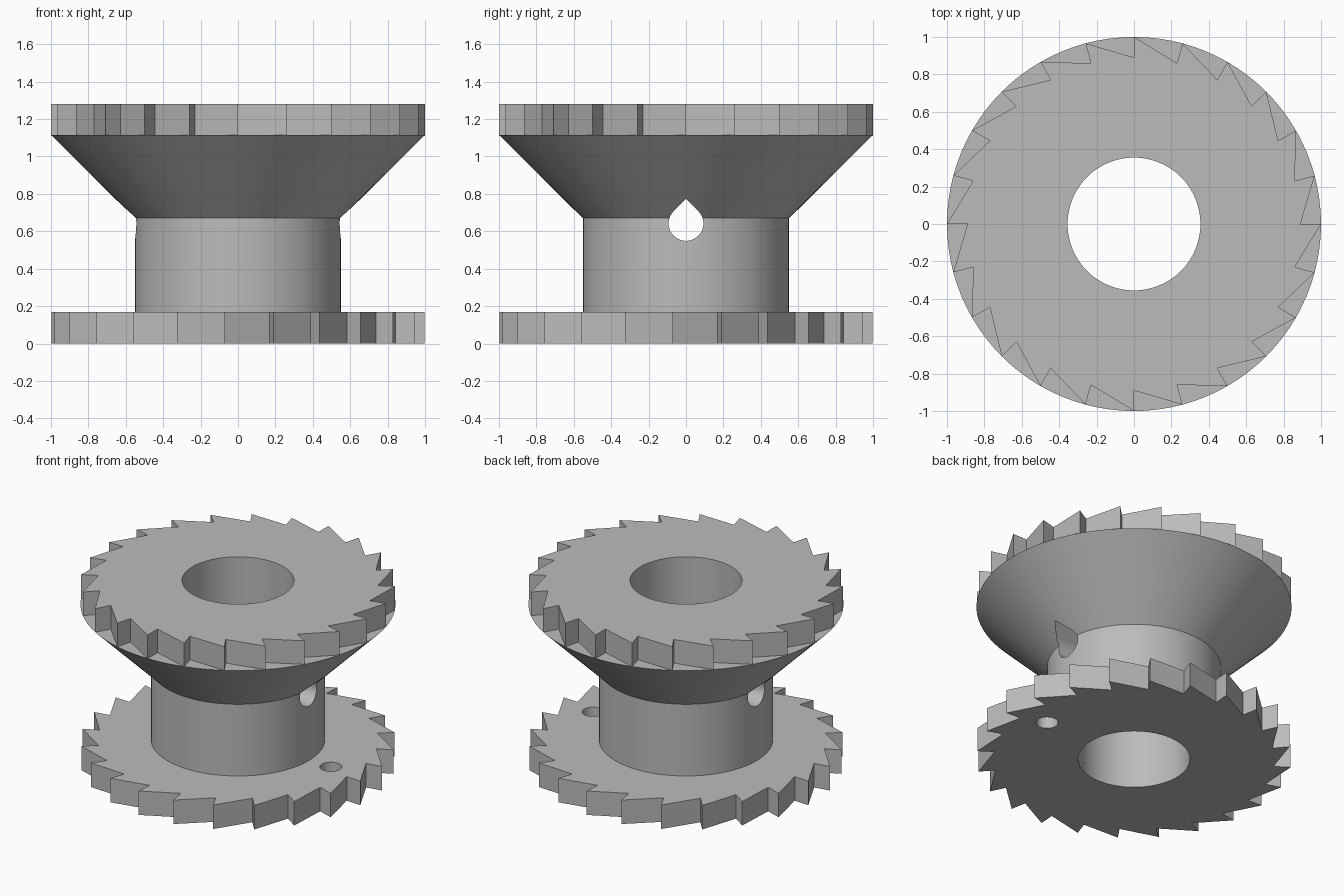
import bpy, bmesh
from math import cos, sin, radians, pi

cube = bpy.data.objects.get("Cube")
if cube:
    bpy.data.objects.remove(cube, do_unlink=True)

grey = bpy.data.materials.new("plain_grey")
grey.use_nodes = True
colour = (0.5, 0.5, 0.5, 1)
grey.diffuse_color = colour
grey.node_tree.nodes["Principled BSDF"].inputs["Base Color"].default_value = colour

BORE, HUB, RIM = 0.355, 0.552, 1.0
PLATE, NECK, CONE_TOP, TOP = 0.168, 0.67, 1.115, 1.28
SEGMENTS, TEETH = 96, 24


def polar(r, a):
    return (r * cos(a), r * sin(a))


def circle(r, cx=0, cy=0, start=0, sweep=2 * pi, n=SEGMENTS):
    pts = [polar(r, start + sweep * i / n) for i in range(n)]
    return [(cx + x, cy + y) for x, y in pts]


def new_object(name, bm):
    bmesh.ops.recalc_face_normals(bm, faces=bm.faces)
    mesh = bpy.data.meshes.new(name)
    bm.to_mesh(mesh)
    bm.free()
    obj = bpy.data.objects.new(name, mesh)
    bpy.context.collection.objects.link(obj)
    mesh.materials.append(grey)
    return obj


def prism(name, points, start, depth):
    """Extrude a closed outline of 3D points."""
    bm = bmesh.new()
    face = bm.faces.new([bm.verts.new(p) for p in points])
    grown = bmesh.ops.extrude_face_region(bm, geom=[face])["geom"]
    verts = [v for v in grown if isinstance(v, bmesh.types.BMVert)]
    bmesh.ops.translate(bm, verts=verts, vec=depth)
    bmesh.ops.translate(bm, verts=bm.verts, vec=start)
    return new_object(name, bm)


def upright(name, outline, z0, z1):
    return prism(name, [(x, y, 0) for x, y in outline], (0, 0, z0), (0, 0, z1 - z0))


def lathe(name, profile):
    """Revolve a closed (radius, height) profile about z."""
    bm = bmesh.new()
    rings = [[bm.verts.new((x, y, z)) for x, y in circle(r)] for r, z in profile]
    for a, b in zip(rings, rings[1:] + rings[:1]):
        for i in range(SEGMENTS):
            j = (i + 1) % SEGMENTS
            bm.faces.new((a[i], a[j], b[j], b[i]))
    return new_object(name, bm)


def select(obj):
    bpy.ops.object.select_all(action='DESELECT')
    obj.select_set(True)
    bpy.context.view_layer.objects.active = obj


def cut(obj, cutter):
    mod = obj.modifiers.new("cut", 'BOOLEAN')
    mod.operation, mod.solver, mod.object = 'DIFFERENCE', 'EXACT', cutter
    select(obj)
    bpy.ops.object.modifier_apply(modifier=mod.name)
    bpy.data.objects.remove(cutter, do_unlink=True)


def ratchet(name, z0, z1, phase, turn):
    """Saw-toothed plate with a round bore; turn sets the tooth direction."""
    outline = []
    for k in range(TEETH):
        a = radians(phase) + turn * 2 * pi * k / TEETH
        outline += [polar(RIM, a), polar(0.89, a)]
    plate = upright(name, outline, z0, z1)
    cut(plate, upright("bore_cutter", circle(BORE), z0 - 0.1, z1 + 0.1))
    return plate


# Toothed plates, with opposite tooth directions
upper = ratchet("upper_ratchet", CONE_TOP, TOP, 0, 1)
lower = ratchet("lower_ratchet", 0, PLATE, 10.9, -1)

# Small round hole through the lower plate
cut(lower, upright("pin_cutter", circle(0.07, cx=0.72, n=48), -0.1, PLATE + 0.1))

# Hollow hub flaring into a cone
hub = lathe("hub", [(BORE, PLATE), (HUB, PLATE), (HUB, NECK),
                    (RIM, CONE_TOP), (BORE, CONE_TOP)])

# Teardrop cross hole: three-quarter circle with a pointed top
R, HEIGHT = 0.093, 0.642
drop = circle(R, start=0.75 * pi, sweep=1.5 * pi, n=48)
drop += [polar(R, pi / 4), (0, R * 2 ** 0.5)]
cut(hub, prism("drop_cutter", [(0, y, z) for y, z in drop], (-1.5, 0, HEIGHT), (3, 0, 0)))

for part in (upper, lower, hub):
    select(part)
    bpy.ops.object.shade_smooth_by_angle(angle=radians(30))
